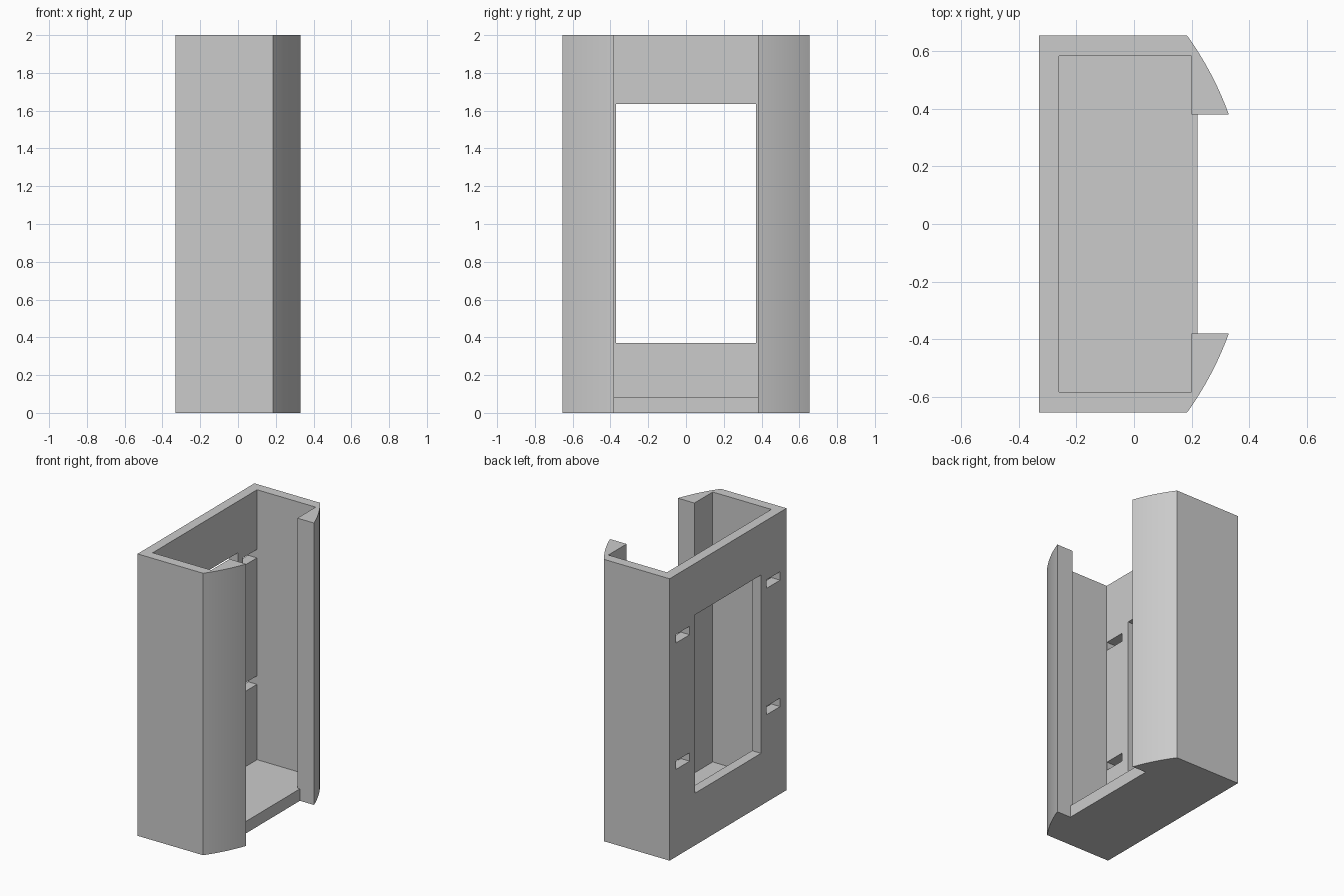
import bpy, bmesh, math

cube = bpy.data.objects.get("Cube")
if cube:
    bpy.data.objects.remove(cube, do_unlink=True)

H = 2.0
BACK, INNER_BACK, LIP, HOOK = -0.33, -0.26, 0.22, 0.20
SIDE, INNER_SIDE, MOUTH = 0.655, 0.585, 0.38
FLOOR = 0.085

grey = bpy.data.materials.new("plain grey")
grey.use_nodes = True
colour = (0.6, 0.6, 0.6, 1)
grey.diffuse_color = colour
grey.node_tree.nodes["Principled BSDF"].inputs["Base Color"].default_value = colour


def prism(name, half, z0, z1):
    """Extrude a profile given as its +y half, mirrored across y = 0."""
    outline = half + [(x, -y) for x, y in reversed(half)]
    return extrude(name, outline, z0, z1)


def extrude(name, outline, z0, z1):
    bm = bmesh.new()
    face = bm.faces.new([bm.verts.new((x, y, z0)) for x, y in outline])
    top = bmesh.ops.extrude_face_region(bm, geom=[face])["geom"]
    moved = [v for v in top if isinstance(v, bmesh.types.BMVert)]
    bmesh.ops.translate(bm, verts=moved, vec=(0, 0, z1 - z0))
    bmesh.ops.recalc_face_normals(bm, faces=bm.faces)
    mesh = bpy.data.meshes.new(name)
    bm.to_mesh(mesh)
    bm.free()
    mesh.materials.append(grey)
    obj = bpy.data.objects.new(name, mesh)
    bpy.context.collection.objects.link(obj)
    return obj


def block(name, x0, x1, y0, y1, z0, z1):
    return extrude(name, [(x0, y0), (x1, y0), (x1, y1), (x0, y1)], z0, z1)


def cut(target, cutter):
    mod = target.modifiers.new("cut", "BOOLEAN")
    mod.operation = "DIFFERENCE"
    mod.solver = "EXACT"
    mod.object = cutter
    bpy.context.view_layer.objects.active = target
    bpy.ops.object.modifier_apply(modifier=mod.name)
    bpy.data.objects.remove(cutter, do_unlink=True)


# Curved front edge: arc centred on the symmetry plane
cx, steps = -0.724, 14
radius = math.hypot(0.33 - cx, MOUTH)
a0, a1 = math.asin(SIDE / radius), math.asin(MOUTH / radius)
angles = [a0 + (a1 - a0) * i / steps for i in range(steps + 1)]
arc = [(cx + radius * math.cos(a), radius * math.sin(a)) for a in angles]

# Outer body with the floor lip between the two hooks
holder = prism("holder_body", [(BACK, SIDE)] + arc + [(LIP, MOUTH)], 0, H)

# Cavity and front mouth, open at the top
cut(holder, prism("cavity_cutter", [(INNER_BACK, INNER_SIDE), (HOOK, INNER_SIDE),
                                    (HOOK, MOUTH), (0.28, MOUTH)], FLOOR, H + 0.2))

# Back window
cut(holder, block("window_cutter", -0.5, -0.1, -0.37, 0.37, 0.37, 1.635))

# Four strap slots in the back wall
for side in (-1, 1):
    for z in (0.65, 1.547):
        y0, y1 = sorted((side * 0.43, side * 0.584))
        cut(holder, block("slot_cutter", -0.5, -0.2, y0, y1, z - 0.03, z + 0.03))

# Smooth the curved edges, keep corners crisp
bpy.ops.object.select_all(action="DESELECT")
holder.select_set(True)
bpy.context.view_layer.objects.active = holder
bpy.ops.object.shade_smooth_by_angle(angle=math.radians(25))
